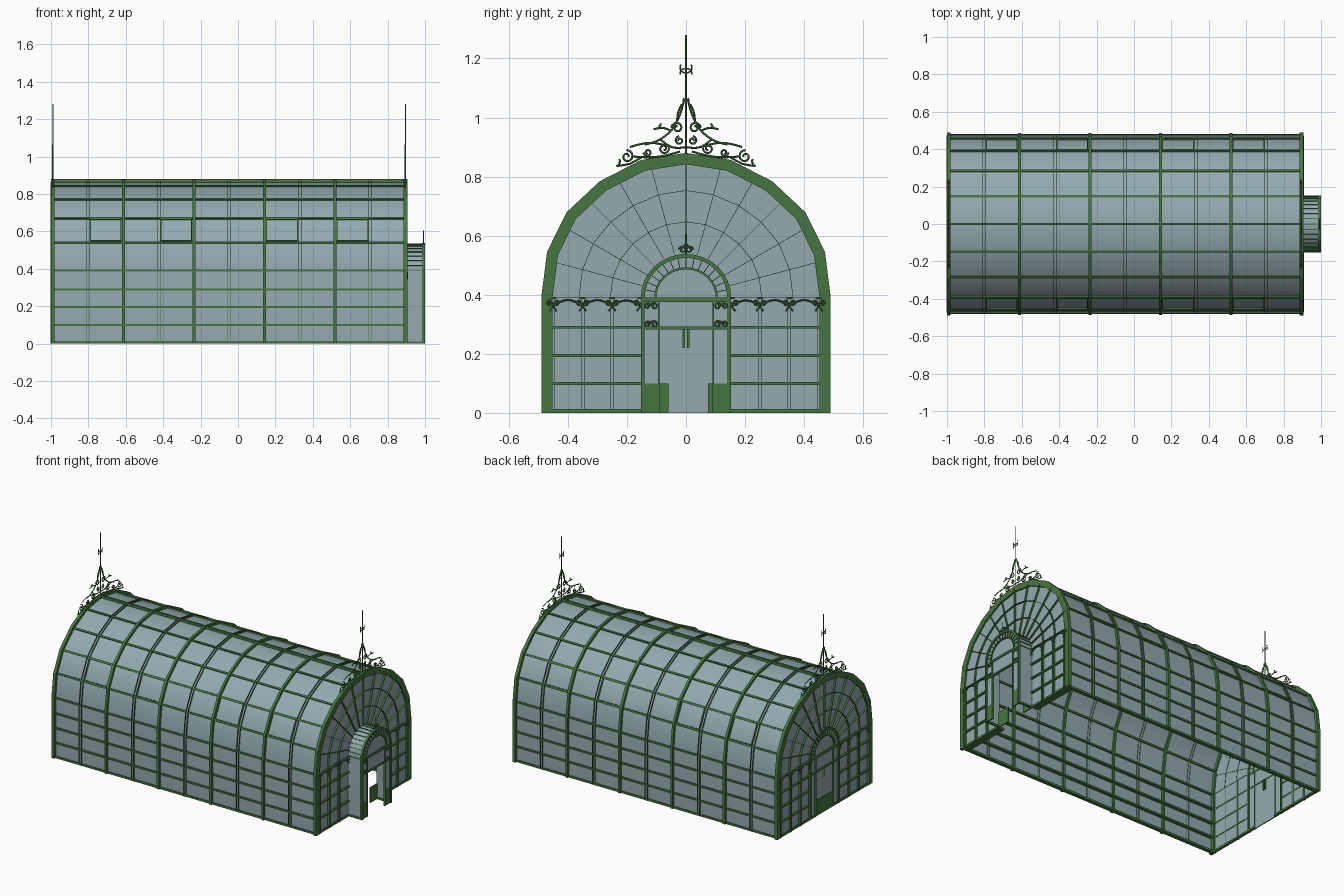
import bpy, bmesh, math
from mathutils import Vector, Matrix, geometry

cube = bpy.data.objects.get("Cube")
if cube:
    bpy.data.objects.remove(cube)


def material(name, rgb):
    m = bpy.data.materials.new(name)
    m.use_nodes = True
    m.diffuse_color = (*rgb, 1)
    m.node_tree.nodes["Principled BSDF"].inputs["Base Color"].default_value = (*rgb, 1)
    return m


GLASS = material("grey_blue_glass", (0.295, 0.40, 0.43))
GREEN = material("green_iron", (0.062, 0.18, 0.05))


def finish(name, bm, mat, smooth=False):
    bmesh.ops.recalc_face_normals(bm, faces=bm.faces)
    mesh = bpy.data.meshes.new(name)
    bm.to_mesh(mesh)
    bm.free()
    mesh.materials.append(mat)
    ob = bpy.data.objects.new(name, mesh)
    bpy.context.collection.objects.link(ob)
    if smooth:
        bpy.ops.object.select_all(action="DESELECT")
        ob.select_set(True)
        bpy.context.view_layer.objects.active = ob
        bpy.ops.object.shade_smooth_by_angle(angle=math.radians(35))


def beam(bm, a, b, w, d, ref=(1, 0, 0)):
    """Bar from a to b, d deep along ref and w wide across it."""
    a, b, ref = Vector(a), Vector(b), Vector(ref).normalized()
    t = (b - a).normalized()
    v = t.cross(ref)
    m = Matrix((t * (b - a).length, v * w, ref * d)).transposed().to_4x4()
    m.translation = (a + b) / 2
    bmesh.ops.create_cube(bm, size=1, matrix=m)


def box(bm, lo, hi):
    lo, hi = Vector(lo), Vector(hi)
    m = Matrix.Translation((lo + hi) / 2) @ Matrix.Diagonal((*(hi - lo), 1))
    bmesh.ops.create_cube(bm, size=1, matrix=m)


def full(half):
    return [Vector(p) for p in half] + [Vector((-y, z)) for y, z in half[-2::-1]]


def normals(pts):
    out = []
    for i in range(len(pts)):
        ds = [(pts[j + 1] - pts[j]).normalized() for j in (i - 1, i) if 0 <= j < len(pts) - 1]
        n = [Vector((d.y, -d.x)) for d in ds]
        s = (n[0] + n[-1]).normalized()
        out.append(s / s.dot(n[0]))
    return out


def offset(pts, d):
    return [p + n * d for p, n in zip(pts, normals(pts))]


def band(bm, pts, d_in, d_out, x0, x1):
    """Solid arch following a profile."""
    inner, outer = offset(pts, d_in), offset(pts, d_out)
    rows = [[bm.verts.new((x, *p)) for x, p in ((x0, i), (x0, o), (x1, o), (x1, i))]
            for i, o in zip(inner, outer)]
    for r, s in zip(rows, rows[1:]):
        for k in range(4):
            bm.faces.new((r[k], r[k - 1], s[k - 1], s[k]))
    bm.faces.new(rows[0])
    bm.faces.new(rows[-1])


def shell(bm, pts, x0, x1):
    rows = [[bm.verts.new((x, *p)) for x in (x0, x1)] for p in pts]
    for r, s in zip(rows, rows[1:]):
        bm.faces.new((r[0], r[1], s[1], s[0]))


def ironwork(name, paths, depth):
    """Bent wire ornaments from paths of 3D points."""
    cu = bpy.data.curves.new(name, "CURVE")
    cu.dimensions = "3D"
    cu.bevel_depth, cu.bevel_resolution, cu.use_fill_caps = depth, 0, True
    for path in paths:
        sp = cu.splines.new("POLY")
        sp.points.add(len(path) - 1)
        for pt, co in zip(sp.points, path):
            pt.co = (*co, 1)
    tmp = bpy.data.objects.new(name + "_wire", cu)
    bpy.context.collection.objects.link(tmp)
    mesh = bpy.data.meshes.new_from_object(tmp.evaluated_get(bpy.context.evaluated_depsgraph_get()))
    bpy.data.objects.remove(tmp)
    mesh.materials.clear()
    mesh.materials.append(GREEN)
    bpy.context.collection.objects.link(bpy.data.objects.new(name, mesh))


def spiral(y, z, r, start, turns=1.3, n=16):
    return [(y + r * (1 - .75 * i / n) * math.cos(start + turns * math.tau * i / n),
             z + r * (1 - .75 * i / n) * math.sin(start + turns * math.tau * i / n)) for i in range(n + 1)]


def sway(a, b, bulge, n=8):
    """Bowed line between two points."""
    a, b = Vector(a), Vector(b)
    side = Vector((a.y - b.y, b.x - a.x))
    return [a.lerp(b, i / n) + side * bulge * math.sin(math.pi * i / n) for i in range(n + 1)]


def both(x, paths):
    return [[(x, s * y, z) for y, z in p] for p in paths for s in (1, -1)]


X0, X1, BAY, SPRING = -0.99, 0.895, 0.377, 0.39
ROOF = full([(.472, 0), (.472, .39), (.453, .54), (.39, .668), (.282, .769), (.146, .839), (0, .862)])
PORCH = full([(.146, 0)] + [(.146 * math.cos(a * math.pi / 16), SPRING + .141 * math.sin(a * math.pi / 16))
                            for a in range(9)])

# Glass vault
bm = bmesh.new()
shell(bm, ROOF, X0, X1)
finish("vault_glass", bm, GLASS, True)

# End arches and main ribs
bm = bmesh.new()
for x in (X0, X1):
    band(bm, ROOF, -.02, .018, x - .01, x + .01)
finish("end_arches", bm, GREEN)
bm = bmesh.new()
for i in range(1, 5):
    band(bm, ROOF, -.012, .015, X0 + BAY * i - .008, X0 + BAY * i + .008)
finish("main_ribs", bm, GREEN)

# Glazing ribs: pairs of thin fins halfway along each bay
bm = bmesh.new()
for i in range(5):
    for side in (-.008, .008):
        x = X0 + BAY * (i + .5) + side
        band(bm, ROOF, -.003, .008, x - .0012, x + .0012)
finish("glazing_rib_fins", bm, GREEN)

# Purlins along the vault, wall rails and ridge
bm = bmesh.new()
for p, n in list(zip(ROOF, normals(ROOF)))[1:-1]:
    p = p - n * .003
    beam(bm, (X0, *p), (X1, *p), .011, .02, (0, *n))
for s in (1, -1):
    for z in (.1, .195, .29):
        beam(bm, (X0, s * .466, z), (X1, s * .466, z), .011, .028, (0, 1, 0))
box(bm, (X0, -.005, .85), (X1, .005, .879))
finish("purlins", bm, GREEN)

# Base sill, open at both doors
bm = bmesh.new()
for s in (1, -1):
    box(bm, (X0, s * .466 - .012, 0), (X1, s * .466 + .012, .013))
    box(bm, (X1 - .04, s * .305 - .155, 0), (X1 + .008, s * .305 + .155, .013))
    box(bm, (X0 - .008, s * .275 - .185, 0), (X0 + .008, s * .275 + .185, .013))
finish("base_sill", bm, GREEN)

# Slim vent sashes on the lower roof slope
bm = bmesh.new()
for s in (1, -1):
    n = Vector((0, s * .9, .44))
    lo, hi = Vector((0, s * .452, .548)) + n * .003, Vector((0, s * .394, .664)) + n * .003
    for bay in (.5, 1.5, 3, 4):
        xa, xb = X0 + BAY * bay + .012, X0 + BAY * (bay + .5) - .012
        for a, b in (((xa, lo), (xb, lo)), ((xa, hi), (xb, hi)), ((xa, lo), (xa, hi)), ((xb, lo), (xb, hi))):
            beam(bm, (a[0], *a[1].yz), (b[0], *b[1].yz), .005, .008, n)
finish("vent_sashes", bm, GREEN)

# End wall glass, with an arched opening into the porch
bm = bmesh.new()
bm.faces.new([bm.verts.new((X0, *p)) for p in ROOF])
bm.faces.new([bm.verts.new((X1, *p)) for p in ROOF + PORCH[::-1]])
bmesh.ops.triangulate(bm, faces=bm.faces)
finish("end_wall_glass", bm, GLASS)

# Fan of thin glazing fins, mullion fins and rails on both ends
fan, frame = bmesh.new(), bmesh.new()
for wall, out in ((X0, -1), (X1, 1)):
    x = wall + out * .005
    rows = []
    for k in range(13):
        d = Vector((math.cos(k * math.pi / 12), math.sin(k * math.pi / 12)))
        c = Vector((0, SPRING + .001))
        hits = [geometry.intersect_line_line_2d(c, c + d, p, q) for p, q in zip(ROOF, ROOF[1:])]
        end = next(h for h in hits if h)
        rows.append([(x, *(c + d * .15).lerp(end, f)) for f in (0, .33, .66, 1)])
        beam(fan, rows[-1][0], rows[-1][3], .0018, .014)
    for r, s in zip(rows, rows[1:]):
        for k in (1, 2):
            beam(fan, r[k], s[k], .0018, .014)
    for s in (1, -1):
        for y in (.25, .35, .45):
            for side in (-.005, .005):
                beam(fan, (x, s * y + side, 0), (x, s * y + side, SPRING), .002, .014)
        for z in (.1, .195, .29):
            beam(frame, (x, s * .15, z), (x, s * .46, z), .01, .014)
finish("end_fan_fins", fan, GREEN)
finish("end_wall_rails", frame, GREEN)

# Scalloped frieze with scroll brackets at the posts
paths = []
for x in (X0 - .01, X1 + .01):
    posts = (.155, .25, .35, .45)
    for a, b in zip(posts, posts[1:]):
        paths += both(x, [sway((a, .362), (b, .362), .2)])
    for y in posts:
        paths += both(x, [spiral(y + .012, .374, .01, math.pi), spiral(y - .012, .374, .01, 0, -1.3),
                          [(y - .01, .39), (y + .01, .39)], [(y - .012, .345), (y, .36), (y + .012, .345)]])
ironwork("scalloped_frieze", paths, .003)

# Porch vault and bars
bm = bmesh.new()
shell(bm, PORCH, X1, .992)
finish("porch_glass", bm, GLASS, True)
bm = bmesh.new()
for p, n in list(zip(PORCH, normals(PORCH)))[1:-1]:
    beam(bm, (X1, *p), (.992, *p), .004, .008, (0, *n))
for s in (1, -1):
    box(bm, (X1, s * .146 - .006, 0), (.998, s * .146 + .006, .012))
finish("porch_bars", bm, GREEN)

# Door surrounds: the porch front and its flat twin on the back end
bars, panels, panes = bmesh.new(), bmesh.new(), bmesh.new()
for x in (X0 - .004, .991):
    band(bars, PORCH, -.006, .007, x - .006, x + .009)
    band(bars, PORCH[1:-1], -.045, -.038, x - .004, x + .008)
    for p, n in list(zip(PORCH, normals(PORCH)))[2:-2]:
        beam(bars, (x, *(p - n * .042)), (x, *p), .0025, .014)
    for z, w in ((.383, .014), (.288, .01)):
        beam(bars, (x, -.146, z), (x, .146, z), w, .012)
    for s in (1, -1):
        beam(bars, (x, s * .092, 0), (x, s * .092, .383), .005, .012)
for s in (1, -1):
    beam(bars, (X0 + .003, s * .008, .22), (X0 + .003, s * .008, .288), .008, .008)
    ya, yb = sorted((s * .146, s * .09))
    box(panels, (.987, ya, 0), (.995, yb, .1))
    panes.faces.new([panes.verts.new((.991, *q)) for q in ((ya, .1), (yb, .1), (yb, .288), (ya, .288))])
# Kick panels: the inner jambs and the whole back door
box(panels, (X1, -.146, 0), (X1 + .006, -.06, .1))
box(panels, (X1, .075, 0), (X1 + .006, .146, .1))
box(panels, (X0 - .007, -.092, 0), (X0 - .001, .092, .1))
head = [Vector((-.146, .288)), Vector((.146, .288))] + PORCH[1:-1]
panes.faces.new([panes.verts.new((.991, *p)) for p in head])
finish("door_surrounds", bars, GREEN)
finish("door_kick_panels", panels, GREEN)
finish("porch_front_glass", panes, GLASS)

# Corner scrolls and the small porch finial
paths = []
for z in (.3, .362):
    paths += both(.996, [spiral(.108, z, .013, 0), spiral(.13, z, .011, math.pi, -1.3)])
paths += both(.992, [spiral(.012, .552, .013, 0), sway((.016, .56), (0, .59), .2)])
paths.append([(.992, 0, .53), (.992, 0, .605)])
ironwork("porch_scrolls", paths, .0028)

# Roof crests with tall spires
for name, x in (("back_crest", X0), ("front_crest", X1)):
    ironwork(name + "_scrolls", both(x, [
        sway((.006, 1.065), (.05, .955), -.06), sway((.05, .955), (.14, .908), -.08),
        sway((.014, 1.045), (.03, .985), .08), sway((.05, .955), (.11, .96), .12),
        sway((.05, .9), (.19, .9), .1), sway((.02, .885), (.18, .868), -.06),
        sway((.0, .9), (.085, .925), -.15), sway((.1, .96), (.085, .98), .1),
        spiral(.03, .965, .02, 0), spiral(.022, .922, .015, 1.5, -1.3),
        spiral(.075, .895, .018, 3), spiral(.13, .882, .014, 0, -1.3),
        spiral(.2, .868, .022, 1.5), [(.235, .835), (.19, .843), (.15, .865)],
        sway((.225, .86), (.235, .835), -.2)]), .0035)
    ironwork(name + "_buds", both(x, [
        sway((0, 1.15), (.018, 1.18), -.3), sway((0, 1.165), (.02, 1.145), .3),
        sway((0, 1.04), (.012, 1.06), .3)]), .0025)
    ironwork(name + "_spire", [[(x, 0, .86), (x, 0, 1.28)]], .003)
